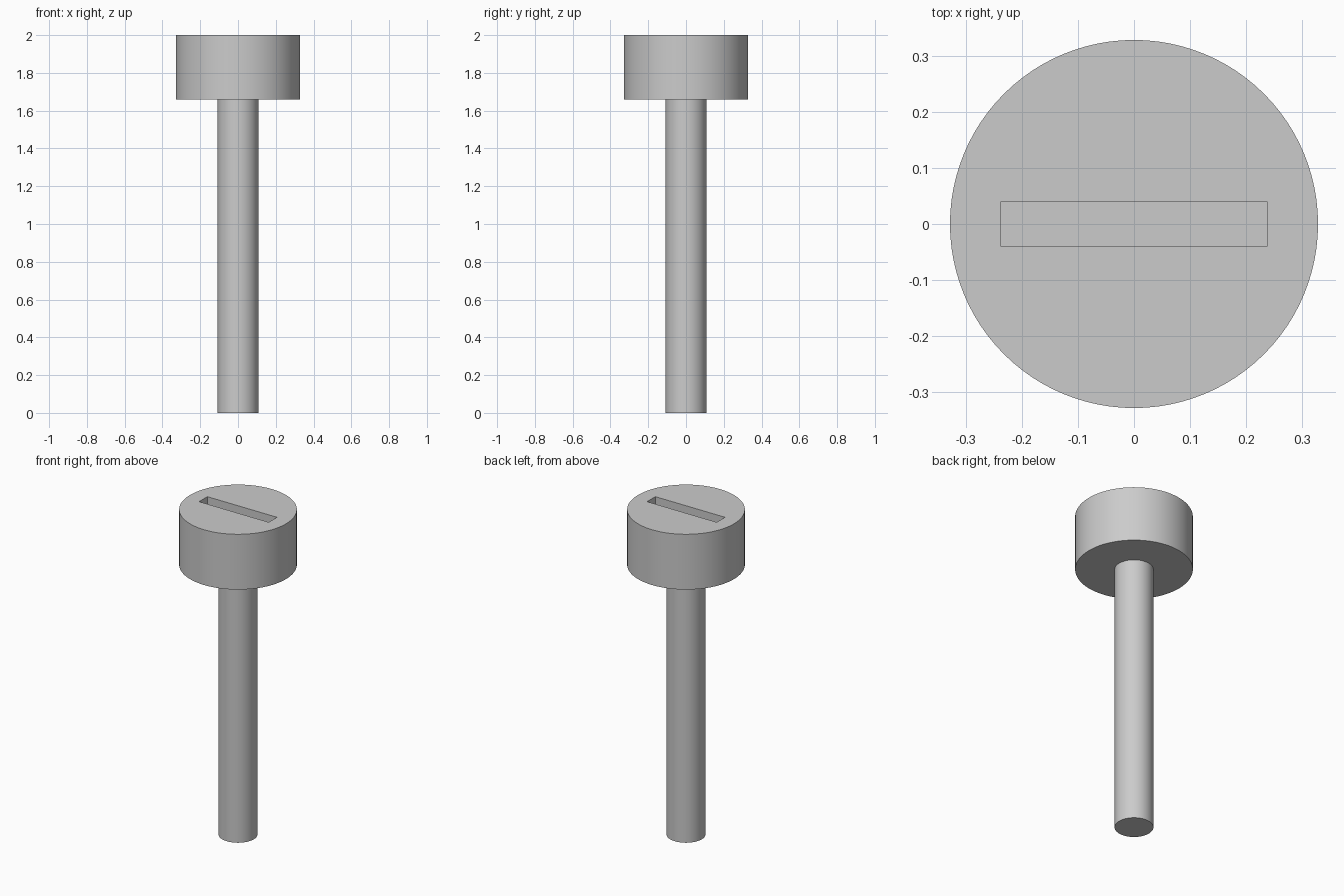
import bpy

cube = bpy.data.objects.get("Cube")
if cube:
    bpy.data.objects.remove(cube, do_unlink=True)

HEAD_RADIUS, SHAFT_RADIUS = 0.328, 0.108
HEAD_BOTTOM, TOP = 1.66, 2.0
SLOT_LENGTH, SLOT_WIDTH, SLOT_DEPTH = 0.474, 0.08, 0.14

steel = bpy.data.materials.new("grey steel")
steel.use_nodes = True
grey = (0.6, 0.6, 0.6, 1)
steel.diffuse_color = grey
steel.node_tree.nodes["Principled BSDF"].inputs["Base Color"].default_value = grey


def cylinder(name, radius, bottom, top):
    bpy.ops.mesh.primitive_cylinder_add(
        vertices=96, radius=radius, depth=top - bottom,
        location=(0, 0, (bottom + top) / 2))
    obj = bpy.context.object
    obj.name = name
    obj.data.materials.append(steel)
    return obj


# Plain round shaft and wide head
shaft = cylinder("shaft", SHAFT_RADIUS, 0, HEAD_BOTTOM)
head = cylinder("head", HEAD_RADIUS, HEAD_BOTTOM, TOP)

# Straight slot cut into the top of the head
bpy.ops.mesh.primitive_cube_add(size=1, location=(0, 0, TOP))
cutter = bpy.context.object
cutter.name = "slot_cutter"
cutter.scale = (SLOT_LENGTH, SLOT_WIDTH, SLOT_DEPTH * 2)
cutter.data.materials.append(steel)
cutter.hide_render = True
cut = head.modifiers.new("slot", "BOOLEAN")
cut.operation = "DIFFERENCE"
cut.solver = "EXACT"
cut.object = cutter
bpy.context.view_layer.update()
bpy.context.view_layer.objects.active = head
bpy.ops.object.modifier_apply(modifier=cut.name)
bpy.data.objects.remove(cutter, do_unlink=True)

# Smooth round sides with crisp rims
for obj in (shaft, head):
    bpy.ops.object.select_all(action="DESELECT")
    obj.select_set(True)
    bpy.context.view_layer.objects.active = obj
    bpy.ops.object.shade_smooth_by_angle(angle=0.6)
